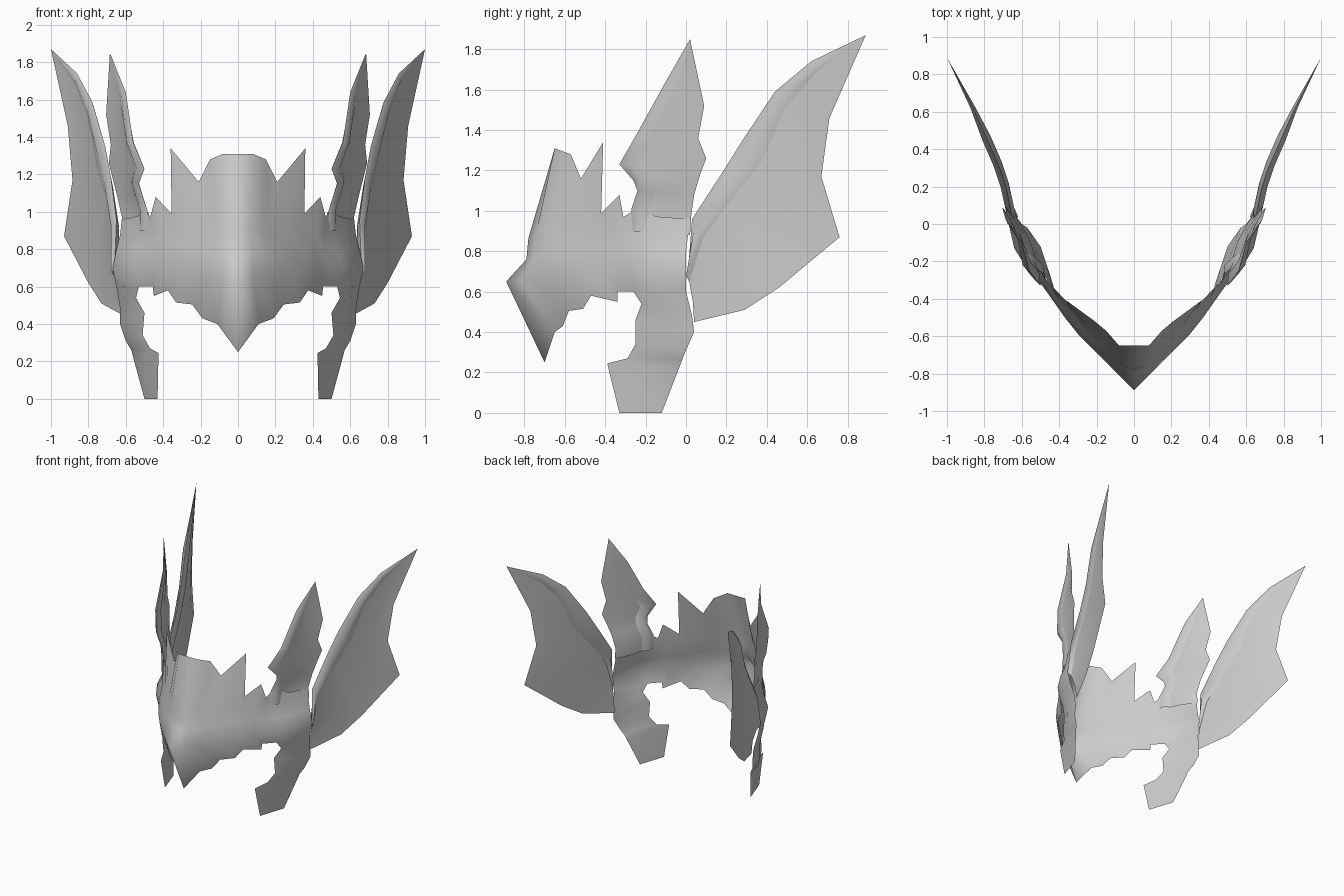
import bpy, bmesh, math
from mathutils import Vector

if "Cube" in bpy.data.objects:
    bpy.data.objects.remove(bpy.data.objects["Cube"])

steel = bpy.data.materials.new("steel_grey")
steel.diffuse_color = (0.6, 0.6, 0.6, 1)
steel.use_nodes = True
steel.node_tree.nodes["Principled BSDF"].inputs["Base Color"].default_value = steel.diffuse_color
OUT = Vector((0.85, -0.5, 0))          # outward direction of the right side


def sheet(name, sections, angle=60):
    """Skin a grid of rows, mirror it to the left and shade it smooth."""
    bm = bmesh.new()
    for rows in sections:
        grid = [[bm.verts.new(p) for p in row] for row in rows]
        for a, b in zip(grid, grid[1:]):
            for i in range(len(a) - 1):
                bm.faces.new((a[i], a[i + 1], b[i + 1], b[i]))
        faces = [f for r in [grid] for v in sum(r, []) for f in v.link_faces]
        faces = list(dict.fromkeys(faces))
        bm.normal_update()
        facing = sum(f.normal.dot(OUT) * f.calc_area() for f in faces)
        inner = len(sections) > 1 and rows is sections[-1]
        if (facing < 0) != inner:
            bmesh.ops.reverse_faces(bm, faces=faces)
    bmesh.ops.remove_doubles(bm, verts=bm.verts, dist=0.0005)
    me = bpy.data.meshes.new(name)
    bm.to_mesh(me)
    bm.free()
    ob = bpy.data.objects.new(name, me)
    bpy.context.collection.objects.link(ob)
    me.materials.append(steel)
    bpy.ops.object.select_all(action='DESELECT')
    ob.select_set(True)
    bpy.context.view_layer.objects.active = ob
    bpy.ops.object.shade_smooth_by_angle(angle=math.radians(angle))
    mod = ob.modifiers.new("mirror", 'MIRROR')
    mod.use_clip = True
    return ob


def span(lead, trail, steps):
    """Rows between two edges; steps are (fraction, outward bulge)."""
    n = len(lead) - 1
    rows = []
    for s, off in steps:
        row = []
        for i, (a, b) in enumerate(zip(lead, trail)):
            fade = min(1, (n - i) / 2)
            row.append(Vector(a).lerp(Vector(b), s) + OUT * off * fade)
        rows.append(row)
    return rows


def blade(name, lead, trail, rib, width):
    """Wing membrane with a raised rib on both faces of its leading edge."""
    outer = [(0, 0), (width, rib), (2.3 * width, 0), (0.6, -0.012), (1, 0)]
    inner = [(0, 0), (width, -rib), (2.3 * width, 0)]
    return sheet(name, [span(lead, trail, outer), span(lead, trail, inner)])


# face band: rows run from the centre ridge back to the temple
top = [(0, -.65, 1.31), (.08, -.65, 1.31), (.15, -.57, 1.28), (.21, -.52, 1.16),
       (.36, -.41, 1.34), (.355, -.42, .99), (.44, -.33, 1.08), (.47, -.31, .97),
       (.48, -.26, 1.0), (.56, -.13, .97), (.62, .02, .96)]
brow = [(0, -.78, .865), (.06, -.74, .9), (.12, -.70, .9), (.17, -.65, .92),
        (.26, -.54, .95), (.33, -.47, .9), (.41, -.39, .9), (.45, -.33, .88),
        (.50, -.25, .9), (.57, -.14, .89), (.63, .01, .88)]
bridge = [(0, -.79, .76), (.08, -.755, .77), (.15, -.71, .78), (.20, -.66, .78),
          (.28, -.57, .8), (.35, -.48, .8), (.42, -.40, .8), (.46, -.33, .8),
          (.53, -.25, .8), (.60, -.13, .8), (.65, 0, .8)]
ridge = [(0, -.89, .65), (.08, -.81, .65), (.16, -.73, .65), (.22, -.67, .66),
         (.29, -.60, .68), (.37, -.50, .68), (.44, -.40, .68), (.49, -.33, .7),
         (.56, -.26, .7), (.64, -.13, .72), (.67, 0, .7)]
bottom = [(0, -.70, .25), (.11, -.65, .40), (.19, -.61, .43), (.245, -.58, .505),
          (.33, -.51, .515), (.375, -.47, .58), (.45, -.34, .55), (.455, -.34, .6),
          (.53, -.26, .6), (.59, -.15, .57), (.65, 0, .6)]
sheet("face_band", [[top, brow, bridge, ridge, bottom]])

# cheek guards
front_edge = [(.53, -.26, .6), (.545, -.22, .54), (.50, -.25, .46), (.51, -.25, .34),
              (.47, -.29, .27), (.425, -.39, .245), (.43, -.33, 0)]
back_edge = [(.65, 0, .6), (.63, .03, .48), (.63, .04, .40), (.60, .0, .31),
             (.57, -.02, .26), (.56, -.035, .22), (.50, -.12, 0)]
sheet("cheek_guard", [span(front_edge, back_edge, [(0, 0), (.5, .02), (1, 0)])])

# large rear wings
lead = [(.66, .01, .7), (.65, .03, .96), (.68, .18, 1.19), (.71, .28, 1.35),
        (.78, .44, 1.59), (.86, .62, 1.74), (1, .89, 1.87)]
trail = [(.62, .04, .45), (.73, .29, .51), (.80, .46, .62), (.93, .76, .87),
         (.885, .67, 1.17), (.91, .71, 1.46), (1, .89, 1.87)]
blade("large_wing", lead, trail, .025, .09)

# small upright wings
lead = [(.485, -.27, .9), (.485, -.27, 1.01), (.515, -.24, 1.1), (.53, -.26, 1.15),
        (.50, -.33, 1.23), (.56, -.25, 1.37), (.60, -.10, 1.64), (.685, .02, 1.85)]
trail = [(.63, .02, .88), (.62, .025, .97), (.645, .04, 1.08), (.67, .07, 1.18),
         (.69, .10, 1.26), (.68, .06, 1.36), (.705, .09, 1.52), (.685, .02, 1.85)]
blade("small_wing", lead, trail, .022, .13)
